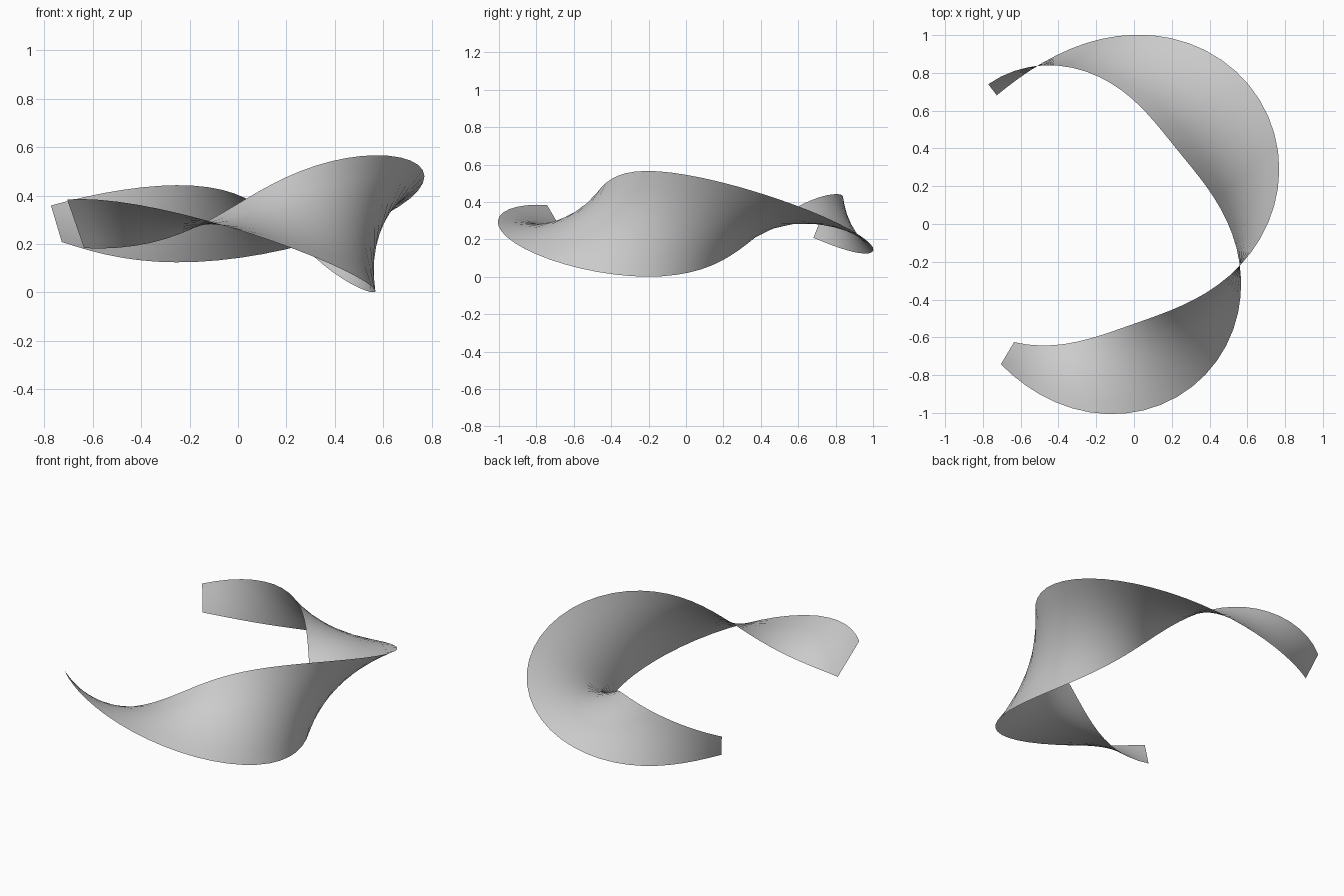
import bpy
import bmesh
from math import sin, cos, radians
from mathutils import Vector

cube = bpy.data.objects.get("Cube")
if cube:
    bpy.data.objects.remove(cube)

# Plain grey material
grey = bpy.data.materials.new("light_grey")
grey.use_nodes = True
colour = (0.6, 0.6, 0.6, 1)
grey.diffuse_color = colour
grey.node_tree.nodes["Principled BSDF"].inputs["Base Color"].default_value = colour

# Ribbon path: a level arc, with the strip twisting steadily around it
CENTRE = Vector((-0.24, 0.04, 0.2835))
RADIUS = 0.842
START, END = -120.7, 127.2
TWIST_RATE = 1.42
UPRIGHT_ANGLE = -18
STEPS, ACROSS = 48, 6


def half_width(t):
    """Widest near the middle, tapering towards both ends."""
    taper = 0.80 if t < 0.45 else 0.66
    return 0.2835 - taper * (t - 0.45) ** 2


def cross_section(t):
    angle = START + (END - START) * t
    twist = radians(-90 - TWIST_RATE * (angle - UPRIGHT_ANGLE))
    outward = Vector((cos(radians(angle)), sin(radians(angle)), 0))
    middle = CENTRE + outward * RADIUS
    reach = (outward * cos(twist) + Vector((0, 0, sin(twist)))) * half_width(t)
    return [middle + reach * (2 * j / ACROSS - 1) for j in range(ACROSS + 1)]


# Skin the cross-sections into one open sheet
bm = bmesh.new()
rows = [[bm.verts.new(p) for p in cross_section(i / STEPS)] for i in range(STEPS + 1)]
for a, b in zip(rows, rows[1:]):
    for j in range(ACROSS):
        face = bm.faces.new((a[j], b[j], b[j + 1], a[j + 1]))
        face.smooth = True

mesh = bpy.data.meshes.new("twisted_ribbon")
bm.to_mesh(mesh)
bm.free()
mesh.materials.append(grey)
ribbon = bpy.data.objects.new("twisted_ribbon", mesh)
bpy.context.collection.objects.link(ribbon)
